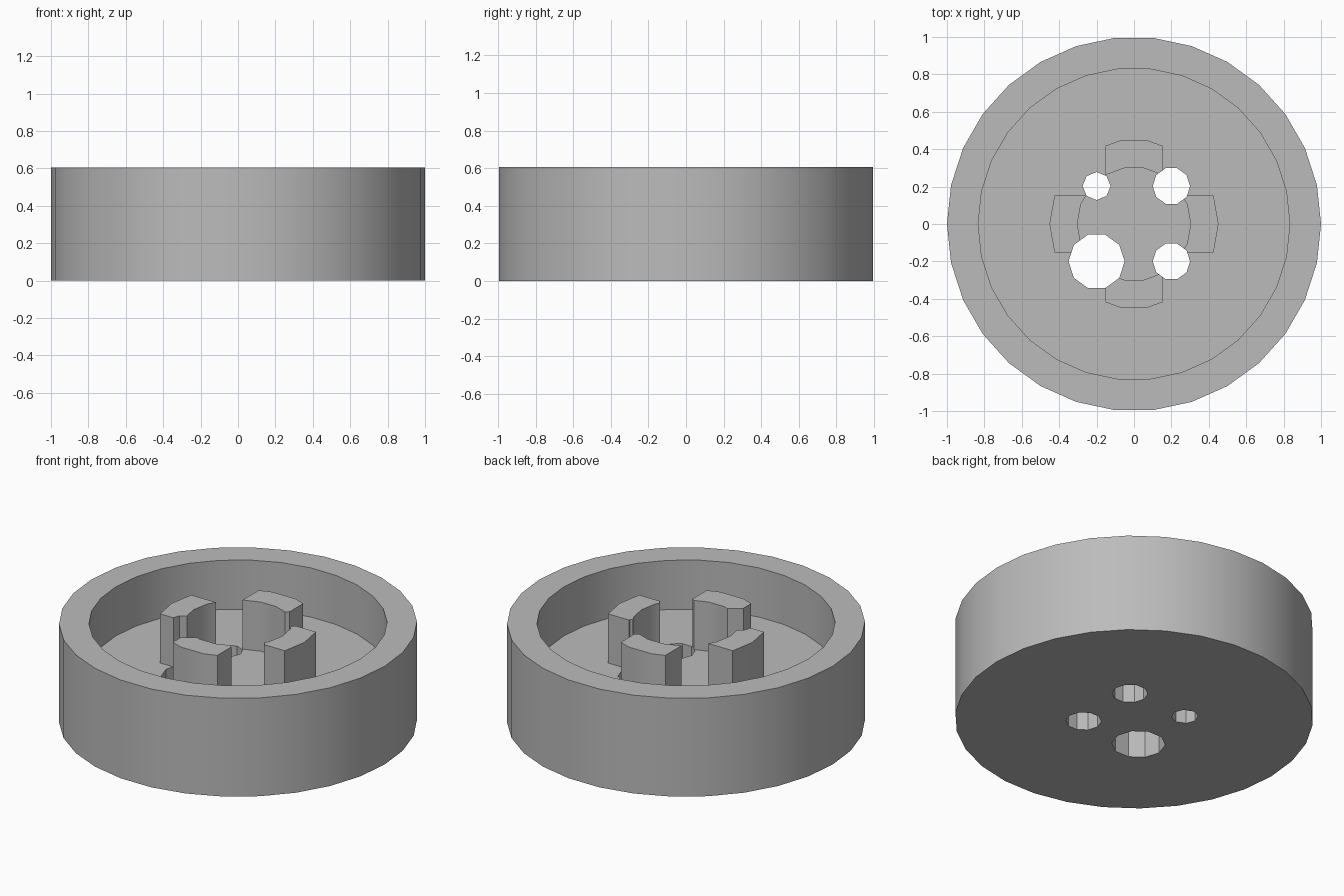
import bpy
from math import radians

HEIGHT, FLOOR = 0.606, 0.303
HOLES = [(0.2, 0.203, 0.1, 10), (0.2, -0.2, 0.1, 10),
         (-0.2, 0.203, 0.075, 8), (-0.2, -0.2, 0.15, 10)]

old = bpy.data.objects.get("Cube")
if old:
    bpy.data.objects.remove(old, do_unlink=True)

grey = bpy.data.materials.new("plain_grey")
grey.use_nodes = True
grey.diffuse_color = (0.5, 0.5, 0.5, 1)
grey.node_tree.nodes["Principled BSDF"].inputs["Base Color"].default_value = (0.5, 0.5, 0.5, 1)


def cylinder(name, radius, sides, z0, z1, x=0, y=0):
    """Prism with a corner pointing along +x."""
    bpy.ops.mesh.primitive_cylinder_add(
        vertices=sides, radius=radius, depth=z1 - z0, location=(x, y, (z0 + z1) / 2),
        rotation=(0, 0, radians(90)))
    ob = bpy.context.object
    ob.name = name
    bpy.ops.object.transform_apply(location=True, rotation=True, scale=True)
    return ob


def box(name, x, y, z, size):
    bpy.ops.mesh.primitive_cube_add(size=size, location=(x, y, z))
    bpy.context.object.name = name
    return bpy.context.object


def cut(target, cutter):
    """Subtract the cutter from the target and discard it."""
    bpy.context.view_layer.objects.active = target
    mod = target.modifiers.new("cut", 'BOOLEAN')
    mod.operation, mod.solver, mod.object = 'DIFFERENCE', 'EXACT', cutter
    bpy.ops.object.modifier_apply(modifier=mod.name)
    bpy.data.objects.remove(cutter, do_unlink=True)


def finish(ob):
    """Drill the four holes, then colour and shade."""
    for x, y, r, sides in HOLES:
        cut(ob, cylinder("drill", r, sides, -0.2, 1, x, y))
    ob.data.materials.clear()
    ob.data.materials.append(grey)
    bpy.ops.object.select_all(action='DESELECT')
    ob.select_set(True)
    bpy.context.view_layer.objects.active = ob
    bpy.ops.object.shade_smooth_by_angle(angle=radians(30))


# Round cup with a wide pocket
cup = cylinder("cup", 1, 30, 0, HEIGHT)
cut(cup, cylinder("pocket", 0.833, 30, FLOOR, 1))
finish(cup)

# Four curved posts: a ring with its diagonal quarters removed
posts = cylinder("curved_posts", 0.452, 18, FLOOR, HEIGHT)
cut(posts, cylinder("bore", 0.303, 18, 0, 1))
for sx in (-1, 1):
    for sy in (-1, 1):
        cut(posts, box("corner", sx * 0.652, sy * 0.652, 0.5, 1))
finish(posts)
